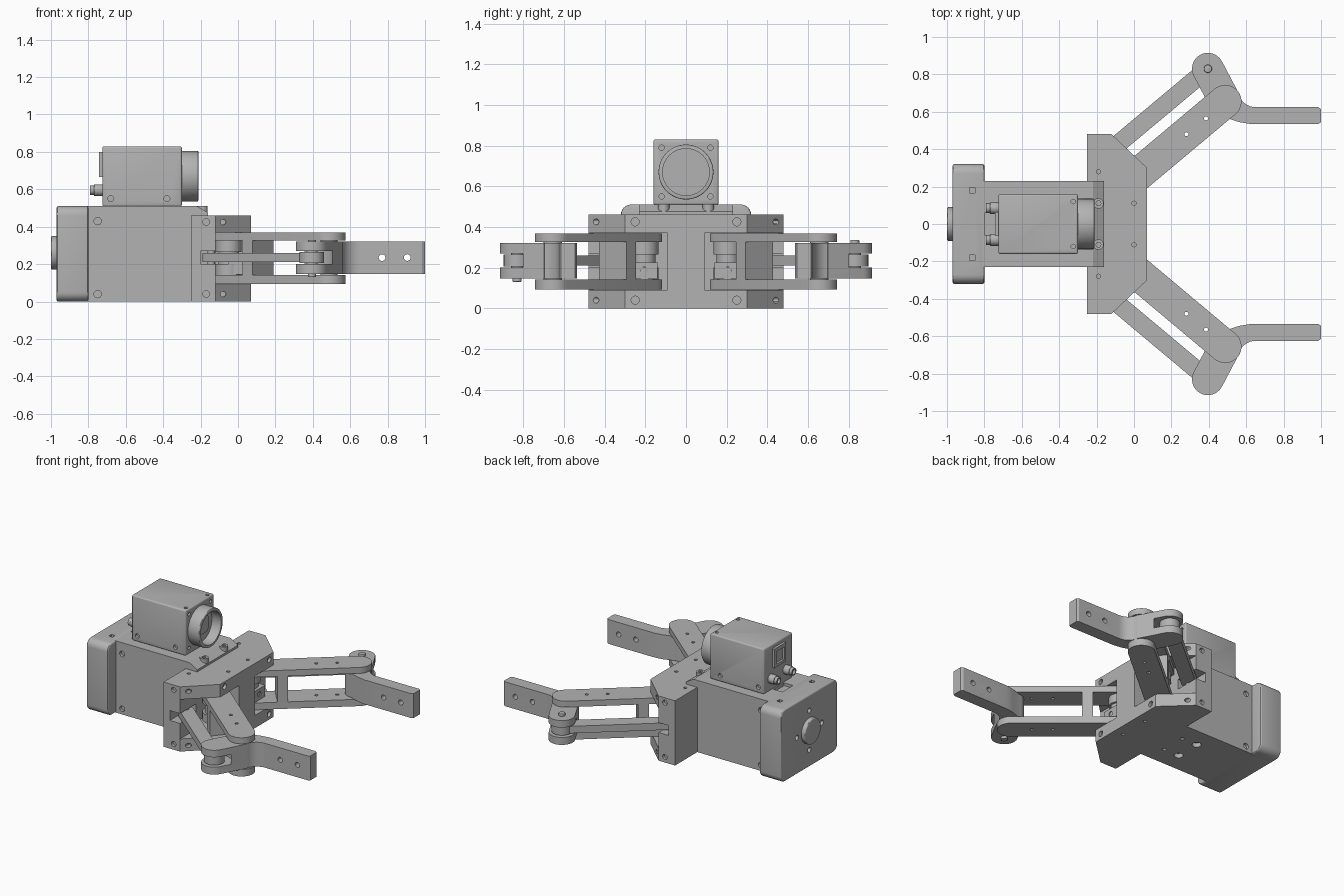
import bpy, bmesh
from math import sin, cos, radians
from mathutils import Vector

cube = bpy.data.objects.get("Cube")
if cube:
    bpy.data.objects.remove(cube, do_unlink=True)

grey = bpy.data.materials.new("machined_grey")
grey.use_nodes = True
grey.diffuse_color = (0.45, 0.45, 0.45, 1)
grey.node_tree.nodes["Principled BSDF"].inputs["Base Color"].default_value = (0.45, 0.45, 0.45, 1)


# Outline helpers
def arc(c, r, a0, a1, n=16):
    angles = [radians(a0 + (a1 - a0) * i / n) for i in range(n + 1)]
    return [(c[0] + r * cos(a), c[1] + r * sin(a)) for a in angles]


def circle(c, r, n=32):
    return arc(c, r, 0, 360, n)[:-1]


def rect(x0, x1, y0, y1):
    return [(x0, y0), (x1, y0), (x1, y1), (x0, y1)]


def round_rect(x0, x1, y0, y1, r):
    corners = [(x1 - r, y1 - r), (x0 + r, y1 - r), (x0 + r, y0 + r), (x1 - r, y0 + r)]
    return [p for i, c in enumerate(corners) for p in arc(c, r, 90 * i, 90 * i + 90, 6)]


def capsule(a, b, ra, rb):
    d = Vector(b) - Vector(a)
    t = Vector((1, 0)).angle_signed(d) * -57.29578
    return arc(a, ra, t + 90, t + 270) + arc(b, rb, t - 90, t + 90)


# Solid helpers
def prism(name, pts, lo, hi, axis="z"):
    place = {"z": lambda p, h: (p[0], p[1], h),
             "y": lambda p, h: (p[0], h, p[1]),
             "x": lambda p, h: (h, p[0], p[1])}[axis]
    bm = bmesh.new()
    low = [bm.verts.new(place(p, lo)) for p in pts]
    top = [bm.verts.new(place(p, hi)) for p in pts]
    bm.faces.new(low)
    bm.faces.new(top)
    for i in range(len(pts)):
        j = (i + 1) % len(pts)
        bm.faces.new((low[i], low[j], top[j], top[i]))
    bmesh.ops.recalc_face_normals(bm, faces=bm.faces)
    me = bpy.data.meshes.new(name)
    bm.to_mesh(me)
    bm.free()
    me.materials.append(grey)
    ob = bpy.data.objects.new(name, me)
    bpy.context.collection.objects.link(ob)
    return ob


def activate(ob):
    bpy.ops.object.select_all(action="DESELECT")
    ob.select_set(True)
    bpy.context.view_layer.objects.active = ob


def modify(ob, kind, **settings):
    m = ob.modifiers.new(kind, kind)
    for key, value in settings.items():
        setattr(m, key, value)
    activate(ob)
    bpy.ops.object.modifier_apply(modifier=m.name)
    return ob


def cut(ob, *args):
    cutter = prism("cutter", *args)
    modify(ob, "BOOLEAN", operation="DIFFERENCE", solver="EXACT", object=cutter)
    bpy.data.objects.remove(cutter, do_unlink=True)


def bevel(ob, w):
    return modify(ob, "BEVEL", width=w, segments=3, limit_method="ANGLE", angle_limit=radians(50))


def mirror(ob):
    return modify(ob, "MIRROR", use_axis=(False, True, False), use_mirror_merge=False)


SIDES = (-1, 1)

# Motor housing
body = prism("housing", [(-0.81, 0), (-0.16, 0), (-0.16, 0.475), (-0.22, 0.51), (-0.81, 0.51)],
             -0.23, 0.23, "y")
for s in SIDES:
    for z in (0.04, 0.43):
        cut(body, circle((-0.75, z), 0.02, 16), s * 0.21, s * 0.25, "y")
    cut(body, circle((-0.45, s * 0.09), 0.03, 20), -0.02, 0.03)
    cut(body, circle((-0.33, s * 0.09), 0.014, 12), -0.02, 0.03)
cut(body, rect(-0.80, -0.73, -0.06, 0.06), 0.49, 0.53)

# Rear cover and round cap
cover = bevel(prism("rear_cover", round_rect(-0.32, 0.32, 0, 0.51, 0.05), -0.97, -0.80, "x"), 0.01)
for s in SIDES:
    cut(cover, rect(-0.88, -0.85, s * 0.18 - 0.015, s * 0.18 + 0.015), 0.48, 0.53)
    cut(cover, circle((s * 0.14, 0.26), 0.018, 16), -1, -0.94, "x")
    cut(cover, circle((0, 0.26 + s * 0.14), 0.018, 16), -1, -0.94, "x")
bevel(prism("rear_cap", circle((0, 0.26), 0.09, 40), -1, -0.96, "x"), 0.008)

# Palm block with side pockets and link slots
outline = [(-0.25, -0.48), (-0.12, -0.48), (0.07, -0.30), (0.07, 0.30), (-0.12, 0.48), (-0.25, 0.48)]
palm = prism("palm", outline, 0, 0.46)
for s in SIDES:
    cut(palm, rect(-0.12, 0.1, s * 0.09, s * 0.55), 0.09, 0.37)
    cut(palm, rect(-0.20, -0.1, s * 0.3, s * 0.55), 0.2, 0.27)
    cut(palm, circle((-0.19, s * 0.28), 0.012, 12), 0.43, 0.5)
    cut(palm, circle((0, s * 0.11), 0.012, 12), 0.43, 0.5)
    cut(palm, circle((0, s * 0.11), 0.012, 12), -0.02, 0.03)
    for z in (0.04, 0.425):
        cut(palm, circle((-0.17, z), 0.018, 16), s * 0.46, s * 0.5, "y")
        cut(palm, circle((-0.08, z), 0.015, 12), s * 0.41, s * 0.5, "y")
        cut(palm, circle((s * 0.25, z), 0.02, 16), 0.05, 0.09, "x")
    # Screws on the sloped top edge
    screw = prism("plate_screw", circle((-0.19, s * 0.11), 0.028, 24), 0.46, 0.512)
    cut(screw, circle((-0.19, s * 0.11), 0.014, 6), 0.5, 0.53)

# Arms: two plates joined by a web, pivoting inside the palm
hub, elbow, knuckle = (-0.05, 0.205), (0.487, 0.655), (0.395, 0.83)
for name, lo, hi in (("upper_arm_plate", 0.325, 0.368), ("lower_arm_plate", 0.093, 0.142)):
    plate = prism(name, capsule(hub, elbow, 0.088, 0.088), lo, hi)
    for p in ((0.28, 0.48), (0.385, 0.565)):
        cut(plate, circle(p, 0.011, 12), lo - 0.01, hi + 0.01)
    mirror(plate)
along = (Vector(elbow) - Vector(hub)).normalized()
across = Vector((-along.y, along.x))
web = [Vector(hub) + along * a + across * b
       for a, b in ((0.17, -0.088), (0.24, -0.088), (0.24, 0.088), (0.17, 0.088))]
mirror(prism("arm_web", web, 0.14, 0.327))

# Drive hubs
for lo, hi, r in ((0.14, 0.20, 0.07), (0.20, 0.265, 0.055), (0.265, 0.327, 0.07)):
    mirror(prism("drive_hub", circle(hub, r), lo, hi))
boss = prism("hub_boss", rect(-0.05, 0.025, 0.14, 0.27), 0.145, 0.225)
cut(boss, circle((0.205, 0.185), 0.018, 16), 0.0, 0.04, "x")
mirror(boss)

# Parallel links with their pins
root = (-0.143, 0.38)
mirror(prism("parallel_link", capsule(root, knuckle, 0.048, 0.048), 0.21, 0.26))
mirror(prism("link_eye", circle(knuckle, 0.066), 0.206, 0.264))
mirror(prism("link_pin", circle(root, 0.02, 16), 0.19, 0.28))
mirror(prism("knuckle_pin", circle(knuckle, 0.03, 20), 0.15, 0.315))
for s, lo, hi in ((1, 0.315, 0.337), (-1, 0.13, 0.15)):
    bevel(prism("pin_head", circle((knuckle[0], s * knuckle[1]), 0.022, 20), lo, hi), 0.004)

# Fingers: forked knuckle curving into a straight jaw
shape = (arc(knuckle, 0.085, 209, 29)
         + [(0.561, 0.697)] + arc((0.65, 0.72), 0.095, 195, 270, 8)
         + [(0.985, 0.625), (1, 0.615), (1, 0.545), (0.985, 0.535), (0.62, 0.535), (0.56, 0.545)]
         + arc(elbow, 0.085, 270, 209, 8))
finger = prism("finger", shape, 0.147, 0.32)
cut(finger, circle(knuckle, 0.115), 0.2, 0.27)
for x in (0.77, 0.905):
    cut(finger, circle((x, 0.235), 0.018, 16), 0.5, 0.65, "y")
mirror(finger)
mirror(prism("elbow_pin", circle(elbow, 0.045, 24), 0.14, 0.327))

# Camera body
cam = bevel(prism("camera_body", rect(-0.725, -0.30, -0.16, 0.16), 0.508, 0.83), 0.01)
for s in SIDES:
    for z in (0.55, 0.79):
        cut(cam, circle((s * 0.12, z), 0.013, 12), -0.32, -0.28, "x")
    for x in (-0.68, -0.38):
        cut(cam, circle((x, 0.55), 0.016, 16), s * 0.14, s * 0.18, "y")
    cut(cam, circle((-0.325, s * 0.12), 0.012, 12), 0.81, 0.85)

# Lens mount, hollow, with the sensor window inside
mount = bevel(prism("lens_mount", circle((0, 0.67), 0.135, 48), -0.305, -0.212, "x"), 0.006)
cut(mount, circle((0, 0.67), 0.115, 48), -0.285, -0.2, "x")
prism("sensor_window", round_rect(-0.065, 0.065, 0.61, 0.73, 0.025), -0.29, -0.278, "x")

# Rear connectors
for s in SIDES:
    bevel(prism("round_connector", circle((s * 0.085, 0.595), 0.032, 24), -0.77, -0.72, "x"), 0.005)
    plug = prism("connector_tip", circle((s * 0.085, 0.595), 0.026, 24), -0.79, -0.76, "x")
    cut(plug, circle((s * 0.085, 0.595), 0.018, 20), -0.8, -0.772, "x")
socket = prism("network_socket", rect(-0.065, 0.065, 0.665, 0.8), -0.742, -0.72, "x")
cut(socket, rect(-0.045, 0.045, 0.685, 0.775), -0.76, -0.727, "x")

# Smooth round surfaces, keep edges crisp
for ob in list(bpy.context.collection.objects):
    if ob.type == "MESH" and ob.data.materials and ob.data.materials[0] == grey:
        activate(ob)
        bpy.ops.object.shade_smooth_by_angle(angle=radians(30))
